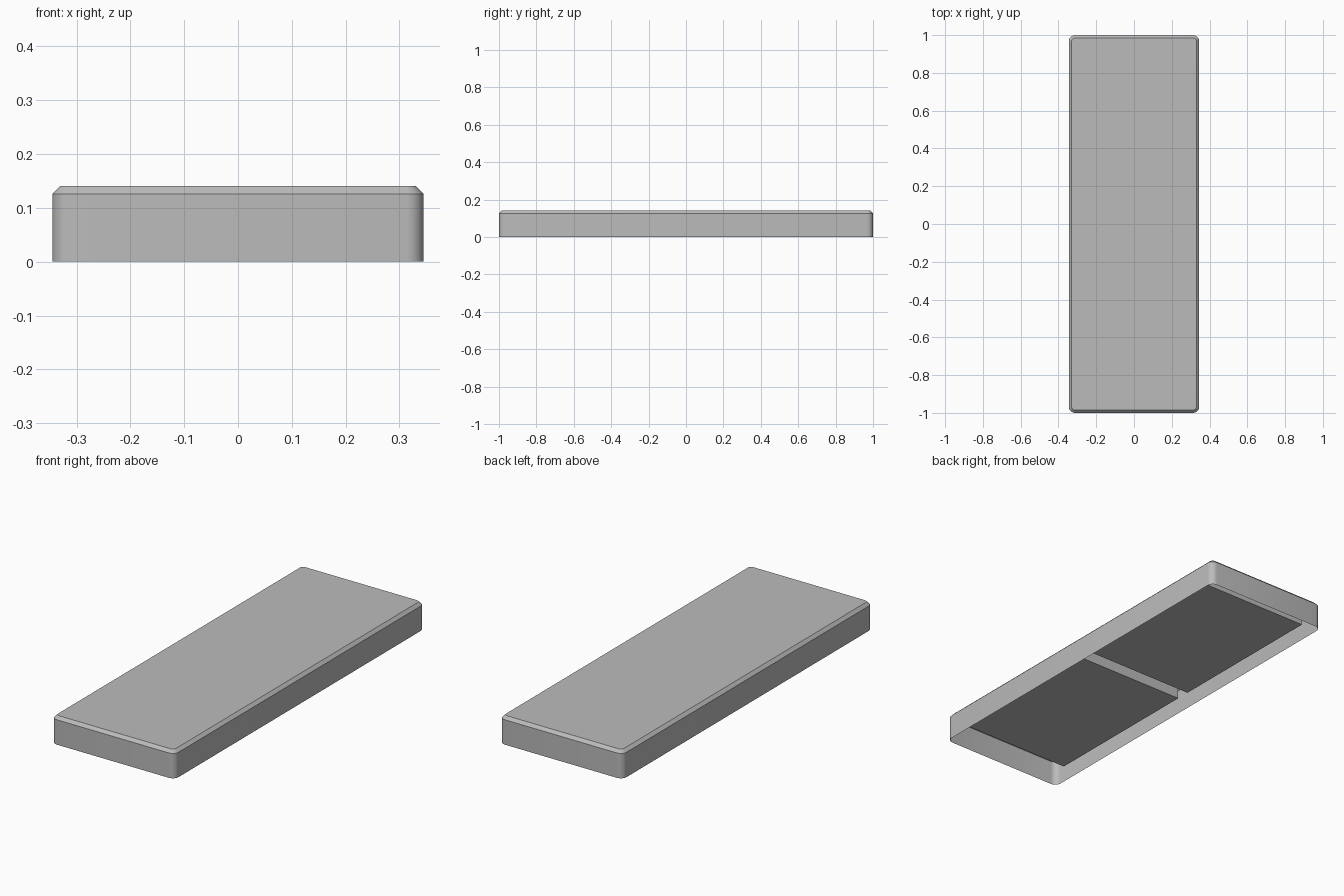
import bpy
import bmesh
import math

cube = bpy.data.objects.get("Cube")
if cube:
    bpy.data.objects.remove(cube, do_unlink=True)

WIDTH, LENGTH, HEIGHT = 0.69, 2.0, 0.141
CORNER_RADIUS, CHAMFER = 0.032, 0.015

# Single grey material
grey = bpy.data.materials.new("plain grey")
grey.use_nodes = True
colour = (0.5, 0.5, 0.5, 1)
grey.diffuse_color = colour
grey.node_tree.nodes["Principled BSDF"].inputs["Base Color"].default_value = colour


def box_bmesh(x0, x1, y0, y1, z0, z1):
    bm = bmesh.new()
    bmesh.ops.create_cube(bm, size=1)
    for v in bm.verts:
        v.co.x = x1 if v.co.x > 0 else x0
        v.co.y = y1 if v.co.y > 0 else y0
        v.co.z = z1 if v.co.z > 0 else z0
    return bm


def add_object(name, bm):
    mesh = bpy.data.meshes.new(name)
    bm.normal_update()
    bm.to_mesh(mesh)
    bm.free()
    mesh.materials.append(grey)
    obj = bpy.data.objects.new(name, mesh)
    bpy.context.collection.objects.link(obj)
    return obj


# Thin cover: rounded corners, chamfered top rim, open underneath
bm = box_bmesh(-WIDTH / 2, WIDTH / 2, -LENGTH / 2, LENGTH / 2, 0, HEIGHT)
upright = [e for e in bm.edges if abs(e.verts[0].co.z - e.verts[1].co.z) > HEIGHT / 2]
bmesh.ops.bevel(bm, geom=upright, offset=CORNER_RADIUS, segments=6,
                profile=0.5, affect='EDGES')
bm.normal_update()
bottom = [f for f in bm.faces if f.normal.z < -0.9]
bmesh.ops.delete(bm, geom=bottom, context='FACES_ONLY')
rim = [e for e in bm.edges if all(v.co.z > HEIGHT - 0.001 for v in e.verts)]
bmesh.ops.bevel(bm, geom=rim, offset=CHAMFER, segments=1, affect='EDGES')
cover = add_object("cover_shell", bm)
bpy.ops.object.select_all(action='DESELECT')
cover.select_set(True)
bpy.context.view_layer.objects.active = cover
bpy.ops.object.shade_smooth_by_angle(angle=math.radians(30))

# Two blocks under the cover with a narrow slot between them
for side, name in ((-1, "front_inner_block"), (1, "back_inner_block")):
    near, far = sorted((side * 0.035, side * 0.9))
    add_object(name, box_bmesh(-0.31, 0.31, near, far, 0.053, HEIGHT - 0.004))
